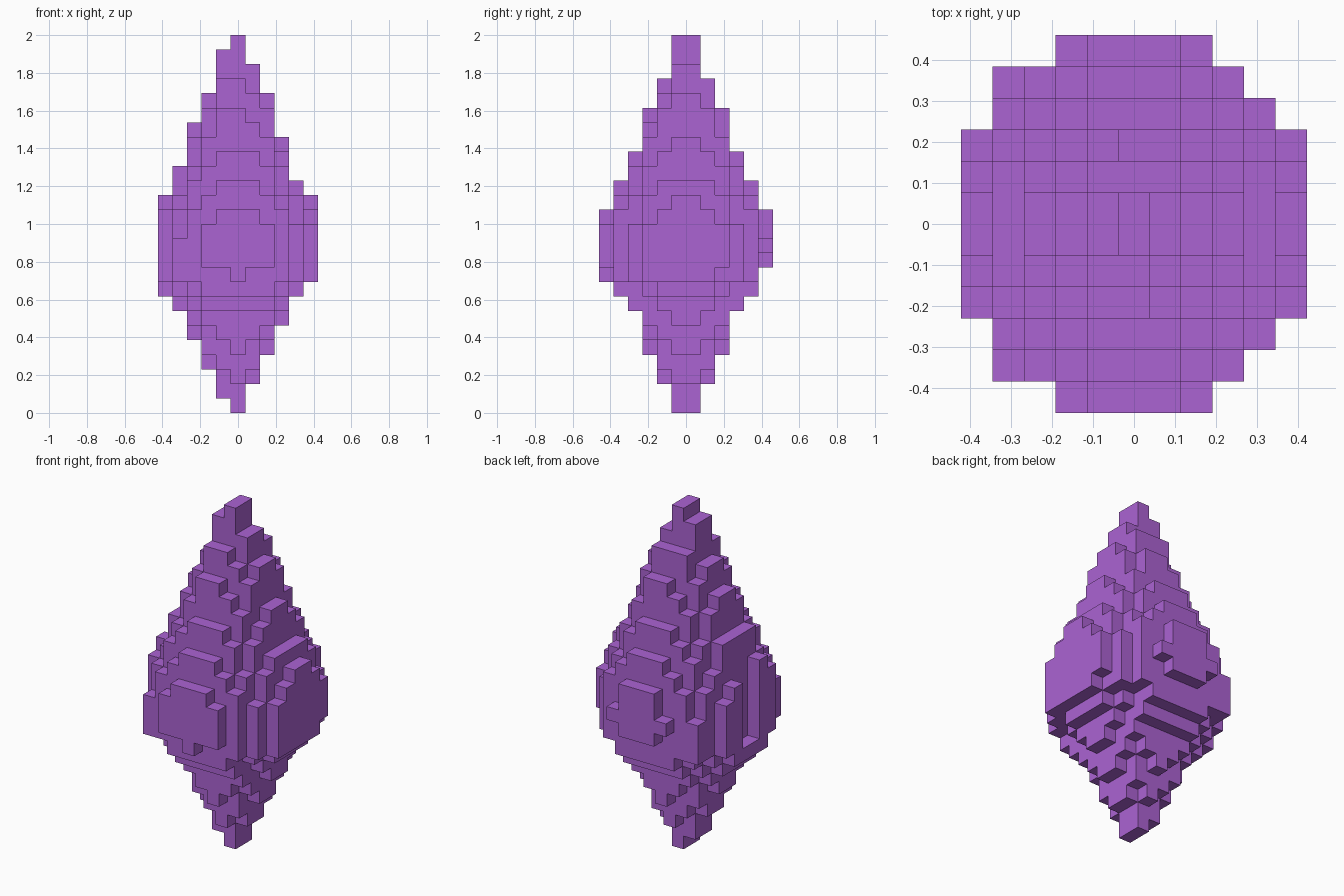
import bpy, bmesh, math

cube = bpy.data.objects.get("Cube")
if cube:
    bpy.data.objects.remove(cube)

CELL = 2 / 26
TOP_BIAS = {-1: 0.6, 3: -0.3, 4: -0.7}


def inside_plan(x, y):
    """Footprint: a rounded square with slightly uneven corners."""
    ax, ay = abs(x), abs(y)
    if ay > 5:
        return ax <= 2
    if ay > 4:
        return -4 <= x <= 3
    if ay > 3:
        return ax <= 4
    return True


def spire_top(x, y):
    """Steep upper spire, with small ridges near the tip."""
    ax, ay = abs(x), abs(y)
    if ax <= 1 and 1 < ay < 3:
        notch = (x == 1 and y < 0) or (x == -1 and y > 2)
        return (23 if ay < 2 else 21) - notch
    bias = TOP_BIAS.get(x, 0) if ay < 1 or x >= 3 else 0
    if ay > 5:
        bias = 0.2
    return min(26, round(26.8 - 2.4 * math.hypot(x, y) + bias))


def spire_low(x, y):
    """Lower spire, steep at the tip and flaring out into shelves."""
    r = math.hypot(x, y)
    side = 0.5 if x > 0 else (-0.2 if x < 0 else 0)
    flare = r + 3.4 + (side if abs(x) >= 3 else 0)
    return max(0, round(min(2.2 * r - 1.1 + side, max(7, flare))))


def column_range(x, y):
    """Lowest and highest cell of one upright column of the crystal."""
    low, top = spire_low(x, y), spire_top(x, y)
    if y > 5:
        # Back plate with one small cell on either side
        low, top = (11, 12) if abs(x) == 2 else (10, 14)
    elif y < -5:
        # Front plate with a small foot
        low = 9 if x == 0 else 10
    elif x == 5 and y > 2:
        low = 10
    elif x == -5:
        # Side plate split by a slot
        if abs(y) < 1:
            top = 9
        elif y < 0:
            top += 1
    return low, top


# Fill the cells
cells = set()
for x in range(-5, 6):
    for j in range(-6, 6):
        y = j + 0.5
        if inside_plan(x, y):
            low, top = column_range(x, y)
            cells.update((x, j, k) for k in range(low, top))

# Skin the exposed cell sides
bm = bmesh.new()
corners = {}


def corner(p):
    if p not in corners:
        corners[p] = bm.verts.new(((p[0] - 0.5) * CELL, p[1] * CELL, p[2] * CELL))
    return corners[p]


for cell in sorted(cells):
    for axis in range(3):
        u, v = (axis + 1) % 3, (axis + 2) % 3
        for step in (0, 1):
            near = list(cell)
            near[axis] += 1 if step else -1
            if tuple(near) in cells:
                continue
            loop = []
            for du, dv in ((0, 0), (1, 0), (1, 1), (0, 1)):
                p = list(cell)
                p[axis] += step
                p[u] += du
                p[v] += dv
                loop.append(corner(tuple(p)))
            bm.faces.new(loop if step else loop[::-1])

# Merge coplanar squares into clean flat faces
bmesh.ops.dissolve_limit(bm, angle_limit=0.01, verts=bm.verts[:], edges=bm.edges[:])
mesh = bpy.data.meshes.new("crystal")
bm.to_mesh(mesh)
bm.free()

# Purple finish
mat = bpy.data.materials.new("purple")
mat.use_nodes = True
colour = (0.41, 0.125, 0.65, 1)
mat.diffuse_color = colour
mat.node_tree.nodes["Principled BSDF"].inputs["Base Color"].default_value = colour
mesh.materials.append(mat)

crystal = bpy.data.objects.new("crystal", mesh)
bpy.context.collection.objects.link(crystal)
